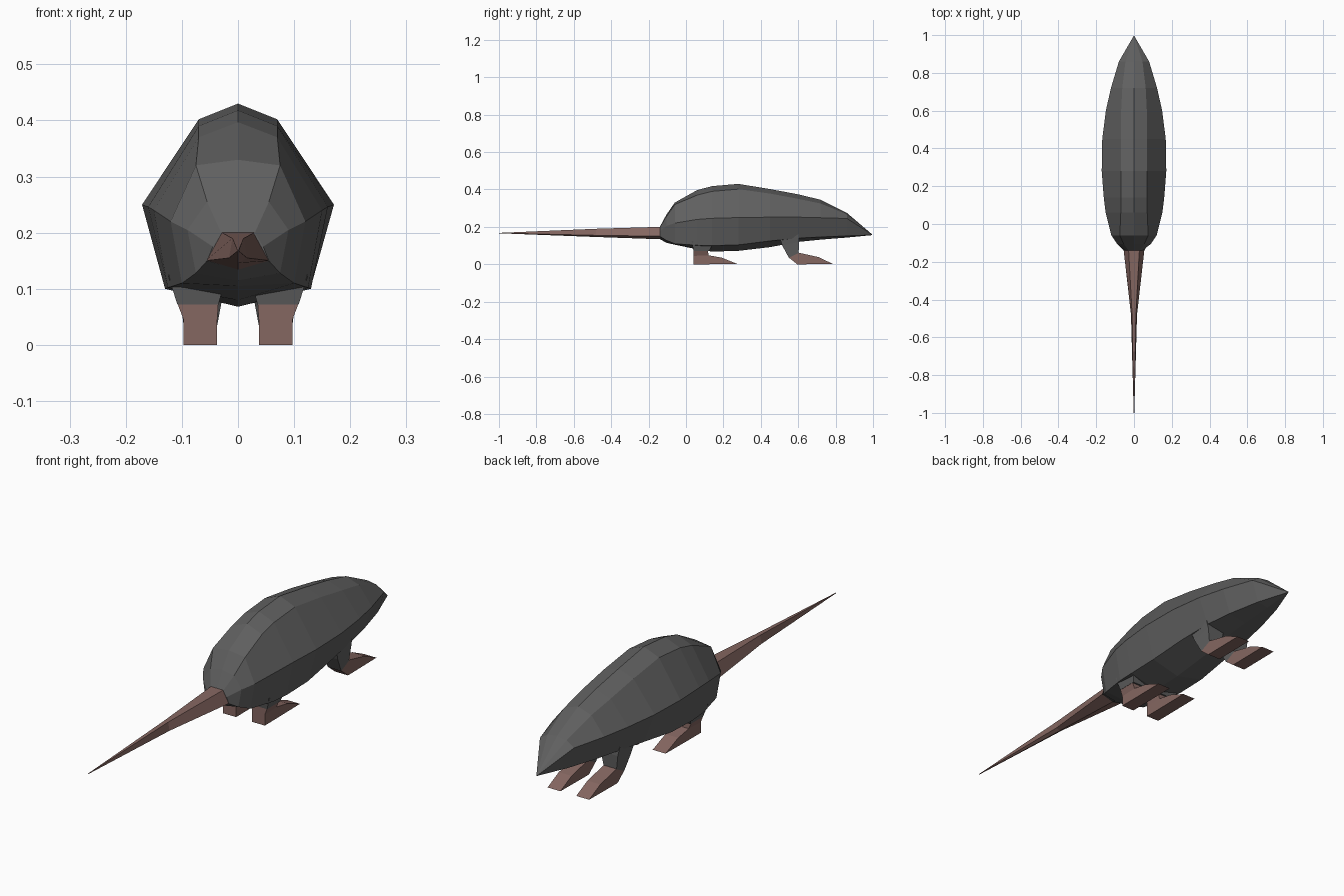
import bpy, bmesh


def material(name, color):
    m = bpy.data.materials.new(name)
    m.diffuse_color = (*color, 1)
    return m


GREY = material("grey fur", (0.115, 0.115, 0.115))
SKIN = material("brown pink skin", (0.235, 0.135, 0.12))


def loft(name, rings, mat):
    """Bridge equal-sized rings of points and cap both ends."""
    bm = bmesh.new()
    loops = [[bm.verts.new(p) for p in ring] for ring in rings]
    n = len(loops[0])
    for a, b in zip(loops, loops[1:]):
        for i in range(n):
            j = (i + 1) % n
            bm.faces.new((a[i], a[j], b[j], b[i]))
    bm.faces.new(loops[0])
    bm.faces.new(loops[-1])
    bmesh.ops.remove_doubles(bm, verts=bm.verts[:], dist=0.0005)
    bmesh.ops.recalc_face_normals(bm, faces=bm.faces[:])
    me = bpy.data.meshes.new(name)
    bm.to_mesh(me)
    bm.free()
    me.materials.append(mat)
    ob = bpy.data.objects.new(name, me)
    bpy.context.collection.objects.link(ob)
    return ob


def half_ring(y, half):
    """Full ring from half-points listed from top centre to bottom centre."""
    return [(x, y, z) for x, z in half] + [(-x, y, z) for x, z in half[-2:0:-1]]


# Body: y, ridge z, shoulder x/z, flank x/z, lower edge x/z, belly z
stations = [
    (-0.14, .200, .030, .200, .045, .175, .055, .150, .135),
    (-0.105, .265, .055, .255, .090, .205, .075, .128, .115),
    (-0.06, .330, .075, .320, .120, .220, .100, .110, .105),
    (0.06, .397, .070, .370, .150, .240, .125, .102, .080),
    (0.14, .418, .070, .390, .160, .246, .130, .100, .068),
    (0.28, .430, .070, .402, .171, .250, .130, .104, .072),
    (0.45, .402, .070, .378, .168, .252, .120, .125, .092),
    (0.60, .374, .068, .350, .149, .252, .105, .140, .120),
    (0.72, .345, .062, .325, .122, .249, .085, .146, .132),
    (0.86, .275, .045, .268, .080, .245, .050, .152, .143),
    (0.995, .160, .001, .160, .002, .159, .001, .157, .156),
]
loft("body", [half_ring(y, [(0, t), (sx, sz), (fx, fz), (lx, lz), (0, b)])
              for y, t, sx, sz, fx, fz, lx, lz, b in stations], GREY)

# Tail: narrow top, wide base, tapering to a point
tail = [(-0.11, .030, .201, .058, .150, .133),
        (-0.48, .010, .190, .016, .155, .146),
        (-1.0, .001, .168, .0015, .167, .166)]
loft("tail", [half_ring(y, [(0, t), (tx, t), (bx, bz), (0, b)])
              for y, tx, t, bx, bz, b in tail], SKIN)


def rect(x0, x1, p, q):
    """Four-point section spanning x0..x1 between two (y, z) points."""
    return [(x0, *p), (x1, *p), (x1, *q), (x0, *q)]


# Legs and feet, lofted once and mirrored across x = 0
parts = [
    ("hind_leg", GREY, [(.020, .125, (.03, .125), (.15, .125)),
                        (.035, .108, (.04, .072), (.125, .072))]),
    ("hind_foot", SKIN, [(.035, .108, (.04, .074), (.118, .074)),
                         (.037, .097, (.04, .045), (.12, .048)),
                         (.037, .097, (.04, .0), (.19, .036)),
                         (.037, .097, (.10, .0), (.275, .002))]),
    ("fore_leg", GREY, [(.015, .115, (.49, .17), (.60, .17)),
                        (.025, .105, (.515, .10), (.605, .12)),
                        (.037, .097, (.55, .035), (.602, .06))]),
    ("fore_foot", SKIN, [(.037, .097, (.55, .036), (.602, .062)),
                         (.037, .097, (.595, .0), (.71, .038)),
                         (.037, .097, (.62, .0), (.785, .002))]),
]
for name, mat, sections in parts:
    ob = loft(name, [rect(*s) for s in sections], mat)
    ob.modifiers.new("mirror", 'MIRROR')
